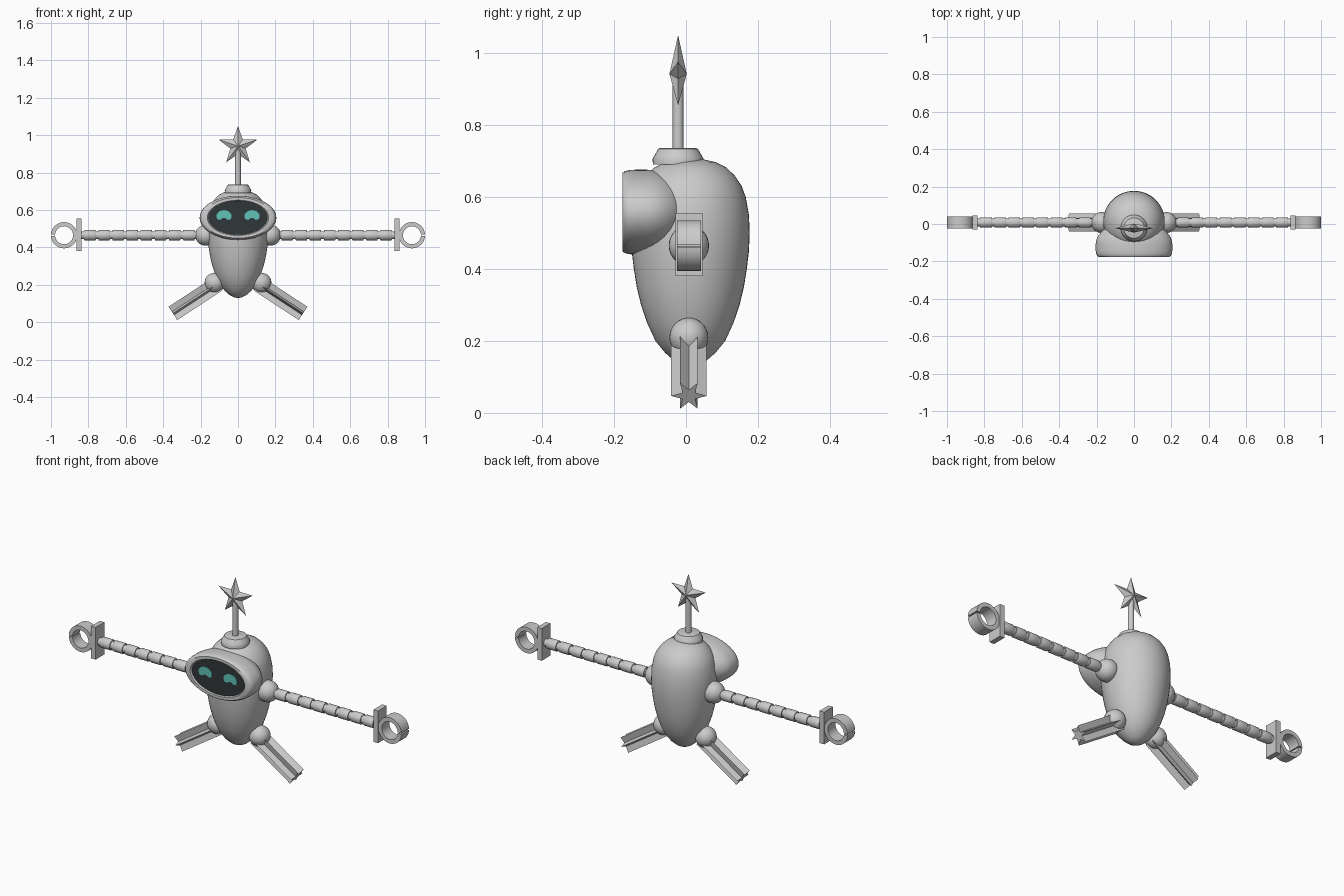
import bpy, bmesh, math
from mathutils import Matrix, Vector

if "Cube" in bpy.data.objects:
    bpy.data.objects.remove(bpy.data.objects["Cube"])

T = Matrix.Translation


def material(name, rgb):
    m = bpy.data.materials.new(name)
    m.diffuse_color = (*rgb, 1)
    m.use_nodes = True
    m.node_tree.nodes["Principled BSDF"].inputs["Base Color"].default_value = m.diffuse_color
    return m


GREY = material("light_grey", (0.6, 0.6, 0.6))
DARK = material("screen_dark", (0.03, 0.038, 0.04))
TEAL = material("eye_teal", (0.115, 0.54, 0.48))


def finish(name, bm, mat, matrix=Matrix(), smooth=None):
    bm.transform(matrix)
    bmesh.ops.recalc_face_normals(bm, faces=bm.faces)
    mesh = bpy.data.meshes.new(name)
    bm.to_mesh(mesh)
    bm.free()
    mesh.materials.append(mat)
    ob = bpy.data.objects.new(name, mesh)
    bpy.context.collection.objects.link(ob)
    if smooth:
        bpy.ops.object.select_all(action='DESELECT')
        ob.select_set(True)
        bpy.context.view_layer.objects.active = ob
        bpy.ops.object.shade_smooth_by_angle(angle=math.radians(smooth))
    return ob


def loft(name, rings, mat, matrix=Matrix(), smooth=None, closed=False):
    """Skin equal-length rings of points; cap both ends unless closed."""
    bm = bmesh.new()
    vs = [[bm.verts.new(p) for p in r] for r in rings]
    n = len(vs[0])
    pairs = list(zip(vs, vs[1:])) + ([(vs[-1], vs[0])] if closed else [])
    for a, b in pairs:
        for i in range(n):
            j = (i + 1) % n
            bm.faces.new((a[i], a[j], b[j], b[i]))
    if not closed:
        bm.faces.new(vs[0])
        bm.faces.new(vs[-1])
    bmesh.ops.remove_doubles(bm, verts=bm.verts, dist=1e-6)
    return finish(name, bm, mat, matrix, smooth)


def lathe(name, profile, mat, matrix=Matrix(), n=32, smooth=35):
    rings = [[(r * math.cos(math.tau * i / n), r * math.sin(math.tau * i / n), h)
              for i in range(n)] for r, h in profile]
    return loft(name, rings, mat, matrix, smooth)


def ball(name, centre, r):
    bm = bmesh.new()
    bmesh.ops.create_uvsphere(bm, u_segments=28, v_segments=16, radius=r)
    return finish(name, bm, GREY, T(centre), 40)


def box(name, centre, size):
    bm = bmesh.new()
    bmesh.ops.create_cube(bm, size=1)
    return finish(name, bm, GREY, T(centre) @ Matrix.Diagonal((*size, 1)))


# Egg-shaped body
lathe("body", [(0.003, .13), (.022, .133), (.045, .145), (.07, .167), (.097, .2),
               (.12, .25), (.137, .3), (.149, .35), (.157, .4), (.163, .45), (.165, .5),
               (.163, .55), (.154, .6), (.143, .63), (.124, .659), (.1, .682),
               (.07, .697), (.035, .705), (.003, .707)],
      GREY, T((0, .012, 0)), 48, 50)

# Oval hood: domed back, rounded rim, shallow recess for the screen
face = T((0, 0, .558)) @ Matrix.Rotation(math.pi / 2, 4, 'X') @ Matrix.Diagonal((.205, .118, 1, 1))
dome = [(max(math.cos(t), .01), .11 - .13 * math.sin(t))
        for t in [math.pi / 2 * (1 - k / 12) for k in range(13)]]
rim = [(1, .14), (.99, .158), (.965, .17), (.92, .177), (.8, .177), (.77, .168), (.01, .168)]
lathe("head_hood", dome + rim, GREY, face, 56, 45)
lathe("face_screen", [(.765, .167), (.765, .171), (.01, .171)], DARK, face, 56)

# Arched eyes on the screen
for s, side in ((-1, "left"), (1, "right")):
    out = [(.041 * math.cos(a), .566 + .033 * math.sin(a))
           for a in [math.pi * k / 14 for k in range(15)]]
    out += [(-.036, .551), (-.02, .547), (-.008, .556), (.008, .556), (.02, .547), (.036, .551)]
    loft(side + "_eye", [[(x + s * .075, y, z) for x, z in out] for y in (-.170, -.174)], TEAL)

# Antenna base, stem and star
lathe("antenna_base", [(.07, .69), (.071, .706), (.066, .715), (.055, .734), (.05, .736)],
      GREY, T((0, -.022, 0)))
lathe("antenna_stem", [(.015, .73), (.015, .92)], GREY, T((0, -.022, 0)), 20)
bm = bmesh.new()
edge = []
for k in range(10):
    a, r = math.pi / 2 + math.pi * k / 5, (.108, .043)[k % 2]
    edge.append(bm.verts.new((r * math.cos(a), 0, r * math.sin(a))))
for y in (-.024, .024):
    tip = bm.verts.new((0, y, 0))
    for k in range(10):
        bm.faces.new((edge[k], edge[(k + 1) % 10], tip))
finish("antenna_star", bm, GREY, T((0, -.022, .942)))

AY, AZ = .008, .465   # arm axis
for s, side in ((-1, "left"), (1, "right")):
    # Segmented arm: thin core with eight bands along one profile
    ball(side + "_shoulder", (s * .173, AY, AZ), .056)
    prof = [(.021, .19)]
    for k in range(8):
        x = .232 + k * .0755
        prof += [(.021, x), (.026, x), (.028, x + .004), (.028, x + .058),
                 (.026, x + .062), (.021, x + .062)]
    prof.append((.021, .84))
    lathe(side + "_arm", prof, GREY,
          T((0, AY, AZ)) @ Matrix.Rotation(s * math.pi / 2, 4, 'Y'), 24)

    # Hand plate and split ring claw
    box(side + "_hand_plate", (s * .849, AY, .4675), (.027, .075, .175))
    rings = []
    for k in range(41):
        a = math.radians(3 + 354 * k / 40)
        rings.append([(s * (.93 + r * math.cos(a)), AY + y, AZ + r * math.sin(a))
                      for r, y in ((.048, -.033), (.07, -.033), (.07, .033), (.048, .033))])
    loft(side + "_claw_ring", rings, GREY, smooth=30)

    # Hip ball and fluted six-pointed leg
    ball(side + "_hip", (s * .125, AY, .21), .054)
    start, end = Vector((s * .11, AY, .203)), Vector((s * .348, AY, .047))
    d = (end - start).normalized()
    u, v = Vector((0, 1, 0)), d.cross(Vector((0, 1, 0)))
    star = [(r * math.cos(a), r * math.sin(a)) for r, a in
            [((.049, .02)[k % 2], math.pi * k / 6) for k in range(12)]]
    loft(side + "_leg", [[c + u * p + v * q for p, q in star] for c in (start, end)], GREY)
